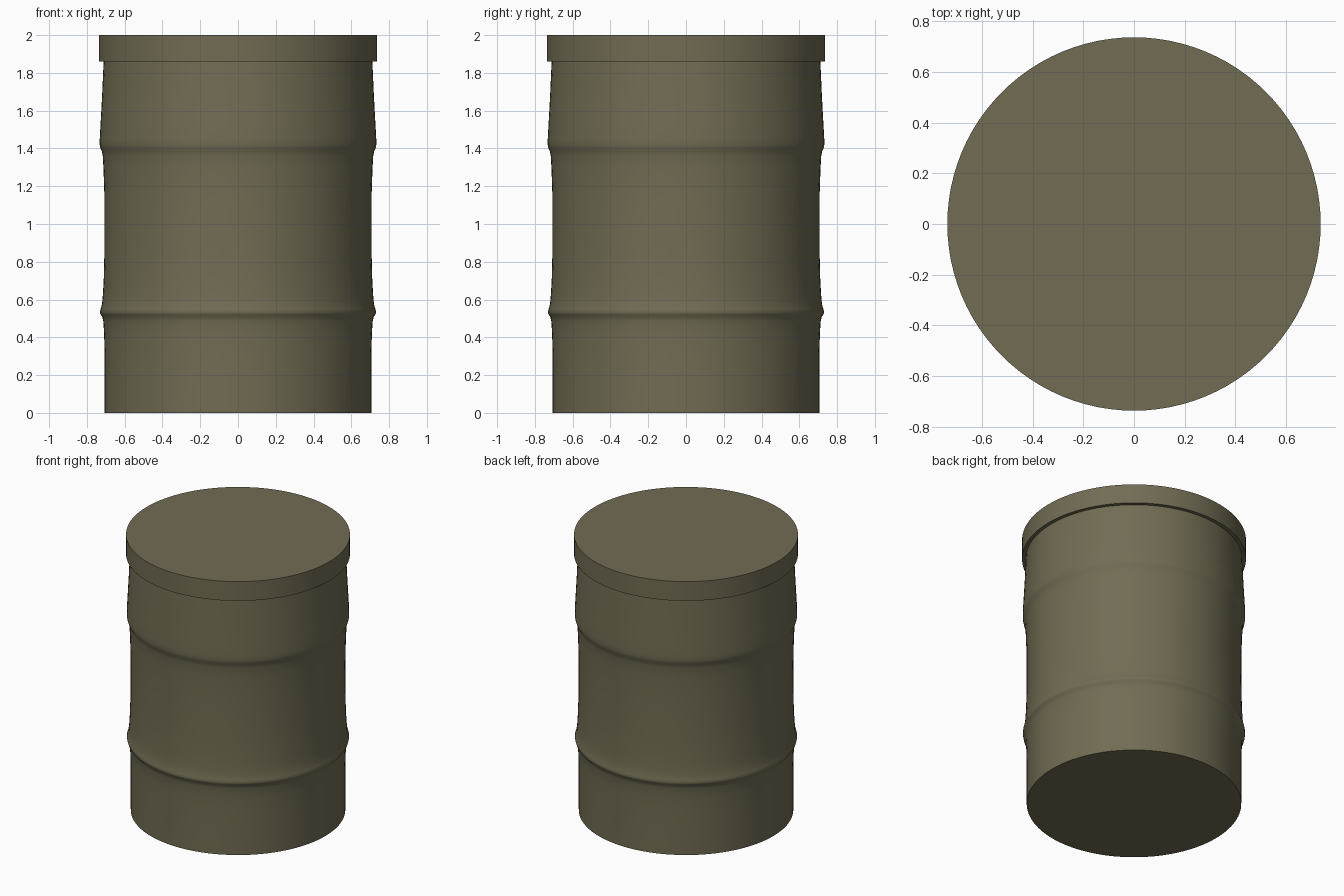
import bpy, bmesh, math

if "Cube" in bpy.data.objects:
    bpy.data.objects.remove(bpy.data.objects["Cube"])

SEGMENTS = 96

olive = bpy.data.materials.new("olive drab paint")
olive.diffuse_color = (0.165, 0.150, 0.088, 1)
olive.use_nodes = True
olive.node_tree.nodes["Principled BSDF"].inputs["Base Color"].default_value = olive.diffuse_color


def lathe(name, profile, mat):
    """Revolve (radius, z) points about z and cap both ends."""
    bm = bmesh.new()
    rings = []
    for r, z in profile:
        rings.append([bm.verts.new((r * math.cos(2 * math.pi * i / SEGMENTS),
                                    r * math.sin(2 * math.pi * i / SEGMENTS), z))
                      for i in range(SEGMENTS)])
    for a, b in zip(rings, rings[1:]):
        for i in range(SEGMENTS):
            j = (i + 1) % SEGMENTS
            bm.faces.new((a[i], a[j], b[j], b[i]))
    bm.faces.new(rings[0][::-1])
    bm.faces.new(rings[-1])
    mesh = bpy.data.meshes.new(name)
    bm.to_mesh(mesh)
    bm.free()
    mesh.materials.append(mat)
    ob = bpy.data.objects.new(name, mesh)
    bpy.context.collection.objects.link(ob)
    bpy.ops.object.select_all(action='DESELECT')
    ob.select_set(True)
    bpy.context.view_layer.objects.active = ob
    bpy.ops.object.shade_smooth_by_angle(angle=math.radians(50))
    return ob


# Drum wall with two rolled hoops
lathe("barrel_body", [
    (0.706, 0.0), (0.706, 0.32), (0.709, 0.42), (0.713, 0.485),
    (0.719, 0.51), (0.728, 0.522), (0.731, 0.535), (0.727, 0.55),
    (0.720, 0.575), (0.716, 0.62), (0.711, 0.70), (0.708, 0.82),
    (0.707, 1.0), (0.708, 1.17), (0.712, 1.29), (0.716, 1.36),
    (0.721, 1.385), (0.729, 1.403), (0.732, 1.42), (0.732, 1.45),
    (0.727, 1.54), (0.719, 1.69), (0.711, 1.87)], olive)

# Overhanging flat lid
lathe("lid", [(0.737, 1.86), (0.737, 2.0)], olive)
